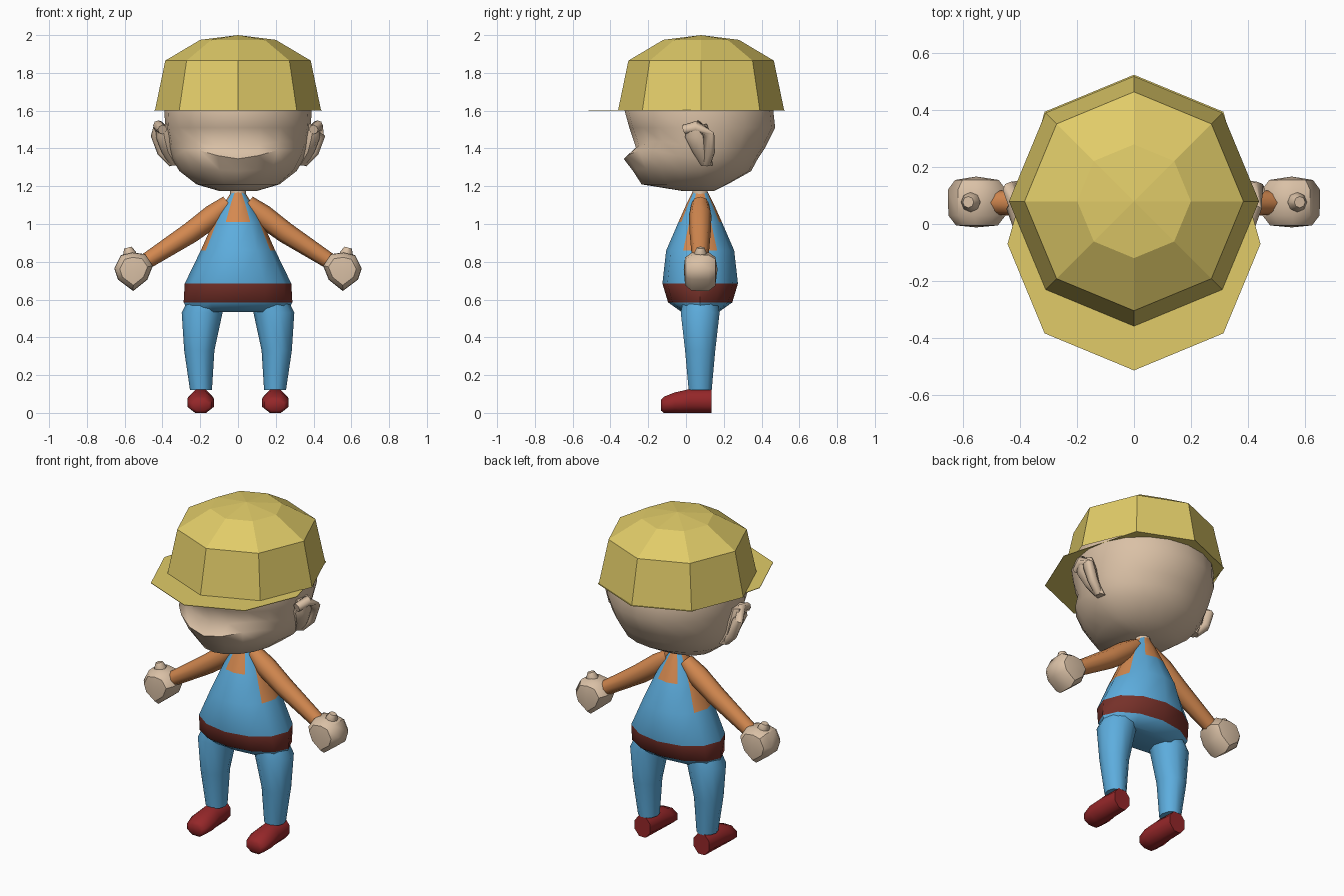
import bpy, bmesh
from math import sin, cos, pi, radians
from mathutils import Vector

cube = bpy.data.objects.get("Cube")
if cube:
    bpy.data.objects.remove(cube, do_unlink=True)

X, Y, Z = Vector((1, 0, 0)), Vector((0, 1, 0)), Vector((0, 0, 1))


def material(name, rgb):
    mat = bpy.data.materials.new(name)
    mat.use_nodes = True
    mat.diffuse_color = (*rgb, 1)
    mat.node_tree.nodes["Principled BSDF"].inputs["Base Color"].default_value = (*rgb, 1)
    return mat


SKIN = material("skin", (0.70, 0.53, 0.38))
YELLOW = material("helmet yellow", (0.75, 0.60, 0.14))
BLUE = material("overall blue", (0.11, 0.42, 0.73))
ORANGE = material("shirt orange", (0.66, 0.25, 0.08))
BELT = material("belt brown red", (0.18, 0.03, 0.022))
RED = material("shoe red", (0.30, 0.02, 0.022))


def ring(center, u, v, n, phase=0.0):
    """Ellipse of n points around center, spanned by u and v."""
    return [Vector(center) + u * cos(phase + 2 * pi * i / n) + v * sin(phase + 2 * pi * i / n)
            for i in range(n)]


def loft(name, rings, mats, rule=None, angle=40, start=None, end=None):
    """Skin a stack of rings; start and end are optional tip points."""
    bm = bmesh.new()
    rows = [[bm.verts.new(p) for p in r] for r in rings]
    n = len(rows[0])
    for a, b in zip(rows, rows[1:]):
        for i in range(n):
            j = (i + 1) % n
            bm.faces.new((a[i], a[j], b[j], b[i]))
    for row, tip in ((rows[0], start), (rows[-1], end)):
        if tip is None:
            bm.faces.new(row)
        elif tip != "open":
            peak = bm.verts.new(tip)
            for i in range(n):
                bm.faces.new((row[i], row[(i + 1) % n], peak))
    bmesh.ops.recalc_face_normals(bm, faces=bm.faces)
    for f in bm.faces:
        f.smooth = angle > 0
        if rule:
            f.material_index = rule(f.calc_center_median())
    mesh = bpy.data.meshes.new(name)
    bm.to_mesh(mesh)
    bm.free()
    for m in mats:
        mesh.materials.append(m)
    if angle:
        mesh.set_sharp_from_angle(angle=radians(angle))
    obj = bpy.data.objects.new(name, mesh)
    bpy.context.collection.objects.link(obj)
    return obj


def tube(name, path, mat, n=8):
    """Tube through (point, radius) pairs."""
    pts = [Vector(p) for p, r in path]
    rings = []
    for i, (p, r) in enumerate(path):
        t = (pts[min(i + 1, len(pts) - 1)] - pts[max(i - 1, 0)]).normalized()
        side = (Y if abs(t.y) < 0.7 else X).cross(t).normalized()
        rings.append(ring(p, side * r, t.cross(side) * r, n))
    return loft(name, rings, [mat], angle=60)


# Helmet: faceted octagonal dome with a flat forward brim
dome = [(1.6, 0.44), (1.865, 0.385), (1.975, 0.2)]
loft("helmet", [ring((0, 0.08, z), X * r, Y * r, 8) for z, r in dome], [YELLOW],
     angle=0, start="open", end=(0, 0.08, 2.0))
brim = [p + Y * max(0, 0.15 if p.y > -0.06 else 0) for p in ring((0, -0.07, 1.6), X * 0.445, Y * 0.445, 8)]
loft("helmet_brim", [brim, [p + Z * 0.003 for p in brim]], [YELLOW], angle=0)

# Head: stacked rings with a protruding muzzle (height, half width, front, back, ridge lift)
profile = [
    (1.70, 0.37, -0.28, 0.44, 0), (1.60, 0.39, -0.325, 0.462, 0),
    (1.51, 0.385, -0.30, 0.472, 0), (1.405, 0.368, -0.265, 0.42, 0.035),
    (1.345, 0.35, -0.33, 0.38, 0.05), (1.28, 0.31, -0.28, 0.345, 0.015),
    (1.21, 0.22, -0.235, 0.22, 0), (1.175, 0.10, -0.02, 0.15, 0)]
head = []
for z, w, front, back, lift in profile:
    row = []
    for i in range(20):
        a = 2 * pi * i / 20
        s = sin(a)
        depth = back - 0.08 if s > 0 else 0.08 - front
        up = lift * sin(2 * a) ** 2 if s < 0 else 0
        row.append(Vector((w * cos(a), 0.08 + depth * s, z + up)))
    head.append(row)
loft("head", head, [SKIN], angle=70)
loft("neck", [ring((0, 0.075, z), X * 0.042, Y * 0.042, 10) for z in (1.12, 1.2)], [SKIN])


# Torso: overalls with shirt showing at chest, back and sides, and a belt
def torso_colour(c):
    x, y = abs(c.x), abs(c.y - 0.075)
    if 0.585 < c.z < 0.685:
        return 2
    if c.z > 0.86 and x > 3 * y:
        return 1
    if c.z > 1.01 and y > 3 * x:
        return 1
    return 0


body = [(0.535, 0.26, 0.10), (0.585, 0.288, 0.17), (0.685, 0.282, 0.20), (0.86, 0.197, 0.18),
        (1.01, 0.13, 0.115), (1.10, 0.08, 0.075), (1.17, 0.035, 0.04)]
loft("torso", [ring((0, 0.075, z), X * a, Y * b, 12) for z, a, b in body],
     [BLUE, ORANGE, BELT], torso_colour)

for side, s in (("left", 1), ("right", -1)):
    # Arm and fist with a thumb
    tube(side + "_arm", [((s * 0.05, 0.075, 1.11), 0.045), ((s * 0.13, 0.075, 1.045), 0.06),
                         ((s * 0.25, 0.075, 0.955), 0.056), ((s * 0.49, 0.075, 0.80), 0.042)], ORANGE)
    outline = [(0.62, 0.835), (0.655, 0.765), (0.635, 0.705), (0.555, 0.645),
               (0.48, 0.705), (0.45, 0.78), (0.49, 0.84), (0.56, 0.85)]
    fist = []
    for y, k in ((-0.005, 0.72), (0.03, 0.98), (0.12, 1.0), (0.155, 0.75)):
        fist.append([Vector((s * (0.553 + k * (x - 0.553)), y, 0.755 + k * (z - 0.755)))
                     for x, z in outline])
    loft(side + "_hand", fist, [SKIN], start=(s * 0.555, -0.012, 0.76), end=(s * 0.555, 0.167, 0.76))
    tube(side + "_thumb", [((s * 0.565, 0.077, 0.81), 0.03), ((s * 0.575, 0.077, 0.845), 0.035),
                           ((s * 0.583, 0.077, 0.875), 0.02)], SKIN)

    # Ear: inner shell with a curled rim
    shell = [(1.31, 0.33, 0.03, 0.11, 0.03), (1.38, 0.37, 0.035, 0.085, 0.05),
             (1.46, 0.39, 0.045, 0.065, 0.07), (1.53, 0.395, 0.04, 0.06, 0.05)]
    loft(side + "_ear", [ring((s * x, y, z), X * a, Y * b, 8) for z, x, a, y, b in shell], [SKIN])
    tube(side + "_ear_rim", [((s * 0.40, -0.01, 1.50), 0.025), ((s * 0.42, 0.06, 1.52), 0.03),
                             ((s * 0.43, 0.12, 1.47), 0.032), ((s * 0.40, 0.125, 1.38), 0.028),
                             ((s * 0.345, 0.11, 1.32), 0.022)], SKIN)

    # Leg
    leg = [(0.62, 0.155, 0.10, 0.09), (0.53, 0.19, 0.108, 0.108),
           (0.33, 0.205, 0.08, 0.084), (0.12, 0.196, 0.058, 0.064)]
    loft(side + "_leg", [ring((s * x, 0.075, z), X * a, Y * b, 10) for z, x, a, b in leg], [BLUE])

    # Shoe: rounded boxes from heel to toe
    shoe = [(0.135, 0.052, 0, 0.125), (0.015, 0.062, 0, 0.125), (-0.06, 0.07, 0, 0.108),
            (-0.118, 0.06, 0, 0.085), (-0.132, 0.045, 0.012, 0.07)]
    grow = 1 / cos(pi / 8)
    loft(side + "_shoe", [ring((s * 0.198, y, (lo + hi) / 2), X * w * grow, Z * (hi - lo) / 2 * grow, 8, pi / 8)
                          for y, w, lo, hi in shoe], [RED], angle=50)
